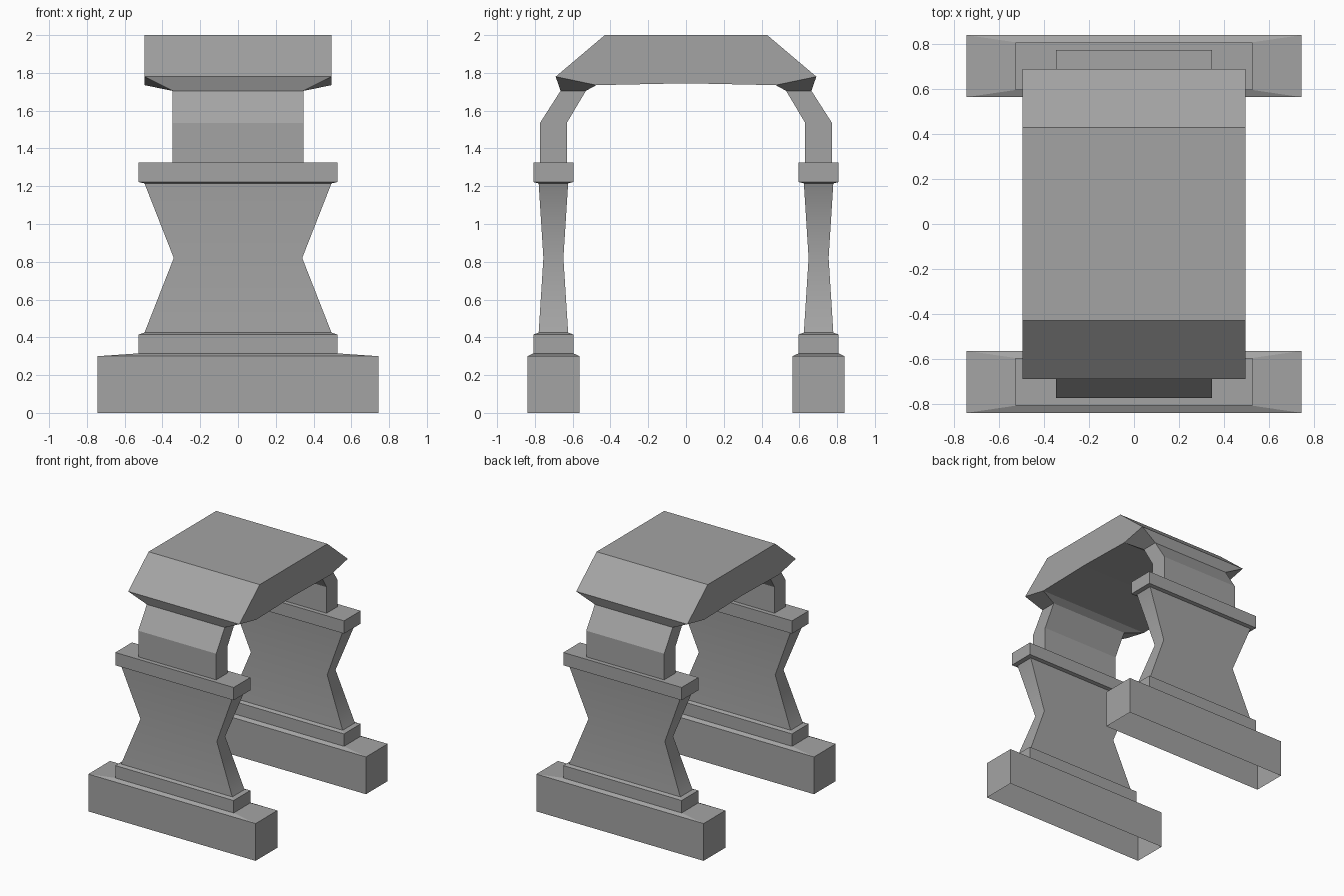
import bpy, bmesh
from math import radians

cube = bpy.data.objects.get("Cube")
if cube:
    bpy.data.objects.remove(cube, do_unlink=True)

stone = bpy.data.materials.new("grey stone")
stone.use_nodes = True
GREY = (0.37, 0.37, 0.37, 1)
stone.diffuse_color = GREY
stone.node_tree.nodes["Principled BSDF"].inputs["Base Color"].default_value = GREY


def finish(bm, name, smooth_angle=0):
    """Turn the front half into an object mirrored to the back."""
    bmesh.ops.recalc_face_normals(bm, faces=bm.faces)
    mesh = bpy.data.meshes.new(name)
    bm.to_mesh(mesh)
    bm.free()
    mesh.materials.append(stone)
    obj = bpy.data.objects.new(name, mesh)
    bpy.context.collection.objects.link(obj)
    if smooth_angle:
        bpy.ops.object.select_all(action='DESELECT')
        obj.select_set(True)
        bpy.context.view_layer.objects.active = obj
        bpy.ops.object.shade_smooth_by_angle(angle=radians(smooth_angle))
    mirror = obj.modifiers.new("front to back", 'MIRROR')
    mirror.use_axis = (False, True, False)
    mirror.use_clip = True
    return obj


def loft(name, rings, smooth_angle=0):
    """Open shell through rectangles given as (z, half width, y centre, half depth)."""
    bm = bmesh.new()
    loops = [[bm.verts.new((sx * hx, yc + sy * hy, z))
              for sx, sy in ((-1, -1), (1, -1), (1, 1), (-1, 1))]
             for z, hx, yc, hy in rings]
    for low, high in zip(loops, loops[1:]):
        for i in range(4):
            j = (i + 1) % 4
            bm.faces.new((low[i], low[j], high[j], high[i]))
    return finish(bm, name, smooth_angle)


Y = -0.702

# Hollow plinths with a shallow sloping top
loft("plinths", [(0, 0.745, Y, 0.138), (0.3, 0.745, Y, 0.138), (0.315, 0.527, Y, 0.106)])

# Blocks below and above each upright
loft("base_blocks", [(0.315, 0.527, Y, 0.106), (0.415, 0.527, Y, 0.106), (0.425, 0.495, Y, 0.078)])
loft("cap_blocks", [(1.215, 0.495, Y, 0.078), (1.222, 0.527, Y, 0.106),
                    (1.325, 0.527, Y, 0.106), (1.325, 0.347, Y, 0.071)])

# Waisted uprights
loft("uprights", [(0.425, 0.495, Y, 0.078), (0.82, 0.34, Y, 0.053), (1.215, 0.495, Y, 0.078)], 50)

# Necks leaning in to the roof
loft("necks", [(1.325, 0.347, Y, 0.071), (1.535, 0.347, Y, 0.071), (1.705, 0.347, -0.597, 0.067)])

# Roof: half profile of (half width, y, z) from the ridge round to the soffit
profile = [(0.495, 0, 2), (0.495, -0.43, 2), (0.495, -0.69, 1.78),
           (0.347, -0.664, 1.705), (0.347, -0.53, 1.705),
           (0.495, -0.475, 1.735), (0.495, 0, 1.745)]
bm = bmesh.new()
left, right = [[bm.verts.new((s * x, y, z)) for x, y, z in profile] for s in (1, -1)]
for i in range(len(profile) - 1):
    if i != 3:  # the neck opens here
        bm.faces.new((left[i], right[i], right[i + 1], left[i + 1]))
for side in (left, right):
    bm.faces.new([side[i] for i in (0, 1, 2, 5, 6)])
    bm.faces.new(side[2:6])
finish(bm, "roof")
